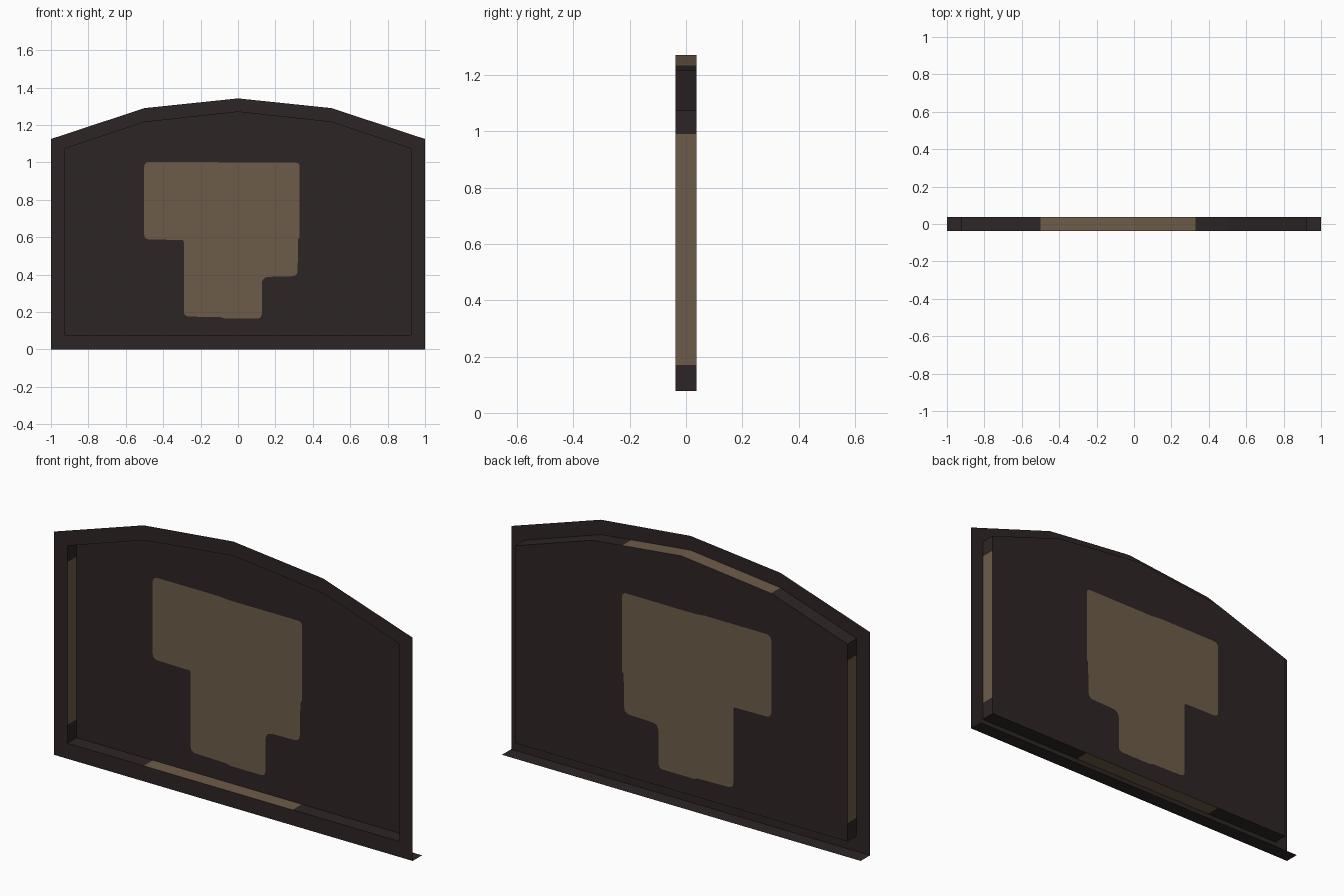
import bpy
from mathutils import Vector
from mathutils.geometry import tessellate_polygon

if "Cube" in bpy.data.objects:
    bpy.data.objects.remove(bpy.data.objects["Cube"])

FRONT, BACK = -0.037, 0.037


def material(name, rgb):
    m = bpy.data.materials.new(name)
    m.diffuse_color = (*rgb, 1)
    m.use_nodes = True
    m.node_tree.nodes["Principled BSDF"].inputs["Base Color"].default_value = m.diffuse_color
    return m


DARK = material("dark brown", (0.027, 0.018, 0.0185))
TAN = material("tan", (0.155, 0.108, 0.067))


def make(name, verts, faces, mats, indices=None):
    me = bpy.data.meshes.new(name)
    me.from_pydata(verts, [], faces)
    for m in mats:
        me.materials.append(m)
    if indices:
        for p, i in zip(me.polygons, indices):
            p.material_index = i
    me.update()
    ob = bpy.data.objects.new(name, me)
    bpy.context.collection.objects.link(ob)
    return ob


def flat(name, loops, y, mat):
    """Flat sheet facing the front; the first loop is the rim, the second a hole."""
    pts = [p for loop in loops for p in loop]
    tris = tessellate_polygon([[Vector((x, z, 0)) for x, z in loop] for loop in loops])
    faces = []
    for a, b, c in tris:
        (ax, az), (bx, bz), (cx, cz) = pts[a], pts[b], pts[c]
        area = (bx - ax) * (cz - az) - (bz - az) * (cx - ax)
        if abs(area) > 1e-9:
            faces.append((a, b, c) if area > 0 else (a, c, b))
    return make(name, [(x, y, z) for x, z in pts], faces, [mat])


def rounded(corners, steps=4):
    """Round each (x, z, radius) corner with a small curve."""
    out, n = [], len(corners)
    for i, (x, z, r) in enumerate(corners):
        c = Vector((x, z))
        if r == 0:
            out.append((x, z))
            continue
        a = c + (Vector(corners[i - 1][:2]) - c).normalized() * r
        b = c + (Vector(corners[(i + 1) % n][:2]) - c).normalized() * r
        for k in range(steps + 1):
            t = k / steps
            p = a * (1 - t) ** 2 + c * 2 * t * (1 - t) + b * t * t
            out.append((p.x, p.y))
    return out


# outlines: arched rim and the recess opening, split where the tan bands start
outer = [(-1, 0), (1, 0), (1, 1.125), (0.5, 1.29), (0, 1.342), (-0.5, 1.29), (-1, 1.125)]
W = 0.926
inner = [(-W, 0.078), (-0.5, 0.078), (0.33, 0.078), (W, 0.078),
         (W, 0.17), (W, 0.99), (W, 1.073), (0.5, 1.215), (0.33, 1.234),
         (0, 1.27), (-0.5, 1.215), (-W, 1.073), (-W, 0.99), (-W, 0.17)]

# patch outline on the panel
patch = rounded([(-0.29, 0.176, 0.03), (-0.09, 0.172, 0), (-0.07, 0.165, 0),
                 (0.127, 0.165, 0.025), (0.127, 0.387, 0.04), (0.318, 0.392, 0.03),
                 (0.322, 0.59, 0), (0.33, 0.6, 0), (0.33, 0.998, 0.02),
                 (0.1, 0.998, 0), (-0.08, 0.998, 0), (-0.13, 1.003, 0),
                 (-0.502, 1.003, 0.03), (-0.502, 0.588, 0.03), (-0.29, 0.585, 0.01)])

flat("front_frame", [outer, inner], FRONT, DARK)
flat("recessed_panel", [inner, patch], BACK, DARK)
flat("panel_patch", [patch], BACK, TAN)

# walls joining frame and panel, tan on the middle stretches
n = len(inner)
verts = [(x, y, z) for y in (FRONT, BACK) for x, z in inner]
faces, mats = [], []
for i in range(n):
    j = (i + 1) % n
    faces.append((i, j, n + j, n + i))
    mx, mz = (inner[i][0] + inner[j][0]) / 2, (inner[i][1] + inner[j][1]) / 2
    side = abs(mx) > 0.92 and 0.17 < mz < 0.99
    mats.append(1 if side or -0.5 < mx < 0.33 else 0)
make("recess_walls", verts, faces, [DARK, TAN], mats)

# thin strip under the frame
make("bottom_ledge", [(-1, FRONT, 0), (1, FRONT, 0), (1, BACK, 0), (-1, BACK, 0)],
     [(0, 1, 2, 3)], [DARK])
